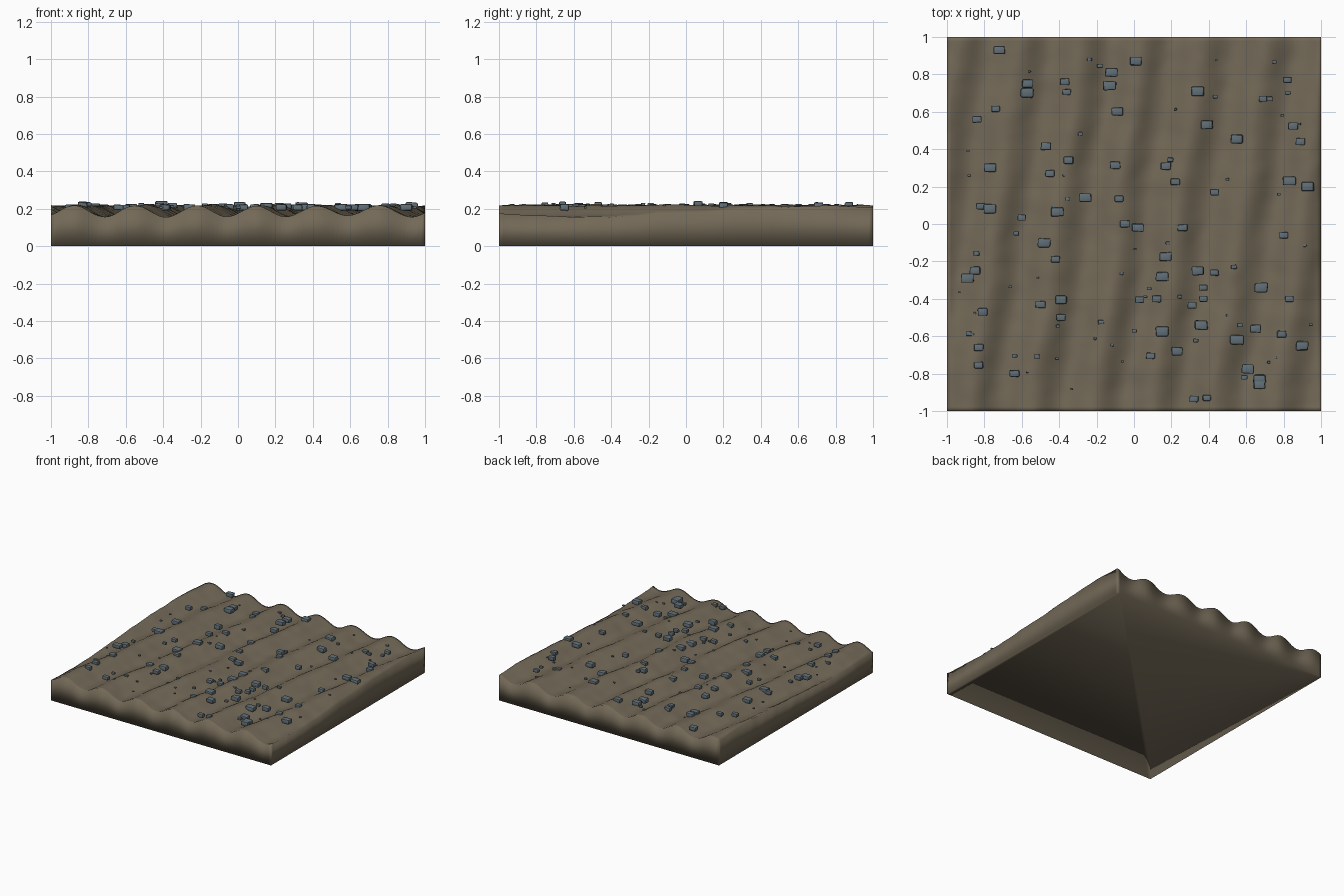
import bpy, bmesh, random
from math import cos, pi
from mathutils import Vector, noise

if "Cube" in bpy.data.objects:
    bpy.data.objects.remove(bpy.data.objects["Cube"])

random.seed(4)


def material(name, rgb):
    m = bpy.data.materials.new(name)
    m.diffuse_color = (*rgb, 1)
    m.use_nodes = True
    m.node_tree.nodes["Principled BSDF"].inputs["Base Color"].default_value = m.diffuse_color
    return m


def finish(bm, name, mat):
    bmesh.ops.recalc_face_normals(bm, faces=bm.faces)
    me = bpy.data.meshes.new(name)
    bm.to_mesh(me)
    bm.free()
    me.materials.append(mat)
    ob = bpy.data.objects.new(name, me)
    bpy.context.collection.objects.link(ob)
    return ob


# furrowed ground height: slanted ridges plus soft lumps
def ground(x, y):
    wobble = 0.035 * noise.noise(Vector((x * 1.5, y * 1.8, 3)))
    u = (x + wobble + 0.71 - 0.13 * (y + 1)) / 0.328
    z = 0.187 - 0.030 * cos(2 * pi * u)
    z += 0.010 * noise.noise(Vector((x * 4, y * 4, 0)))
    return min(0.228, z + 0.004 * noise.noise(Vector((x * 11, y * 11, 7))))


soil = material("soil", (0.17, 0.14, 0.095))
rock = material("rock", (0.12, 0.16, 0.185))

# soil slab: displaced grid with walls pulled down to a flat base
bm = bmesh.new()
bmesh.ops.create_grid(bm, x_segments=90, y_segments=90, size=1)
for v in bm.verts:
    v.co.z = ground(v.co.x, v.co.y)
rim = [e for e in bm.edges if e.is_boundary]
ext = bmesh.ops.extrude_edge_only(bm, edges=rim)["geom"]
for v in ext:
    if isinstance(v, bmesh.types.BMVert):
        v.co.z = 0
base = [e for e in ext if isinstance(e, bmesh.types.BMEdge) and e.is_boundary]
bmesh.ops.contextual_create(bm, geom=base)
for f in bm.faces:
    f.smooth = True
slab = finish(bm, "soil_slab", soil)

# stone positions seen from above, large and medium
large = [(-.72, .93), (-.57, .75), (-.57, .70), (-.12, .81), (-.13, .74), (.01, .87),
         (.34, .71), (-.09, .60), (.39, .53), (.55, .455), (-.77, .30), (-.26, .14),
         (-.77, .08), (-.41, .065), (.83, .23), (.93, .20), (.02, -.02), (-.48, -.10),
         (.17, -.175), (.15, -.28), (.34, -.25), (-.89, -.29), (.68, -.34), (-.39, -.405),
         (.15, -.575), (.36, -.54), (.65, -.56), (.55, -.62), (.23, -.68), (.90, -.65),
         (.61, -.775), (.67, -.86), (.67, -.83)]
medium = [(-.36, .705), (-.74, .615), (.69, .67), (-.35, .34), (-.10, .315), (.17, .31),
          (-.45, .27), (.22, .225), (-.08, .135), (.43, .17), (-.82, .095), (-.05, .0),
          (.26, -.02), (-.60, .035), (.89, .44), (.80, -.06), (-.42, -.19), (-.85, -.25),
          (.43, -.26), (.03, -.405), (.12, -.40), (.31, -.435), (.37, -.40), (.37, -.34),
          (.83, -.40), (-.81, -.47), (-.50, -.43), (-.39, -.50), (.79, -.59), (-.83, -.66),
          (-.83, -.755), (-.64, -.80), (.09, -.705), (.39, -.93), (.32, -.935),
          (.85, .525), (.82, .77), (-.84, .56), (-.37, .76), (-.47, .415)]
small = [(random.uniform(-.97, .95), random.uniform(-.9, .95)) for _ in range(55)]


def add_stone(bm, x, y, w):
    vs = bmesh.ops.create_cube(bm, size=1)["verts"]
    z = max(ground(x, y) + 0.002, 0.207)
    for v in vs:
        jitter = Vector([random.uniform(-.06, .06) for _ in range(3)])
        c = v.co + jitter
        v.co = (x + c.x * w, y + c.y * w * 0.72, z + c.z * min(w * 0.6, 0.034))
    edges = {e for v in vs for e in v.link_edges}
    bmesh.ops.bevel(bm, geom=list(edges), offset=w * 0.12, segments=2,
                    profile=0.5, affect='EDGES')


# scattered stones: chipped blocks with rounded edges
for name, spots, lo, hi in (("large_stones", large, .058, .07),
                            ("medium_stones", medium, .042, .056),
                            ("pebbles", small, .012, .034)):
    bm = bmesh.new()
    for x, y in spots:
        add_stone(bm, x, y, random.uniform(lo, hi))
    for f in bm.faces:
        f.smooth = True
    ob = finish(bm, name, rock)
    bpy.context.view_layer.objects.active = ob
    bpy.ops.object.select_all(action='DESELECT')
    ob.select_set(True)
    bpy.ops.object.shade_smooth_by_angle(angle=0.6)
